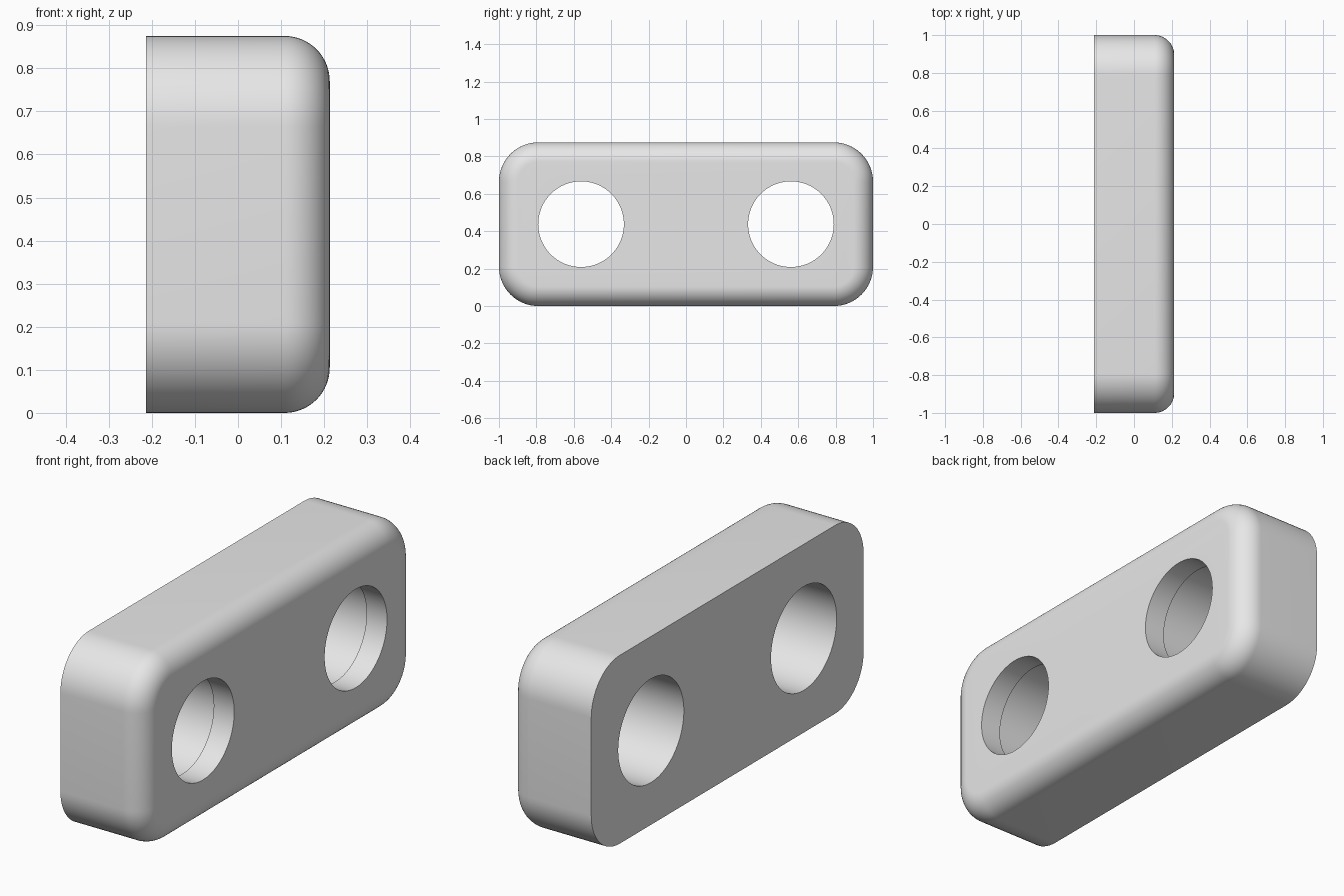
import bpy
import bmesh
from math import sin, cos, pi

if "Cube" in bpy.data.objects:
    bpy.data.objects.remove(bpy.data.objects["Cube"])

HALF_X, HALF_Y, HEIGHT = 0.213, 1.0, 0.875
MID_Z = HEIGHT / 2
CORNER, FILLET = 0.21, 0.105
HOLE_Y = 0.561
HOLE_R, BORE_R = 0.229, 0.241
LIP_X = HALF_X - 0.105
STEPS = 16

grey = bpy.data.materials.new("light grey")
grey.use_nodes = True
colour = (0.8, 0.8, 0.8, 1)
grey.diffuse_color = colour
grey.node_tree.nodes["Principled BSDF"].inputs["Base Color"].default_value = colour


def rounded_outline(inset):
    """Rounded rectangle in the YZ plane, shrunk by the inset."""
    radius = CORNER - inset
    points = []
    for k, (sy, sz) in enumerate([(1, 1), (-1, 1), (-1, -1), (1, -1)]):
        cy, cz = sy * (HALF_Y - CORNER), MID_Z + sz * (MID_Z - CORNER)
        for i in range(STEPS + 1):
            a = (k + i / STEPS) * pi / 2
            points.append((cy + radius * cos(a), cz + radius * sin(a)))
    return points


def circle(y, radius, sides=96):
    return [(y + radius * cos(2 * pi * i / sides), MID_Z + radius * sin(2 * pi * i / sides))
            for i in range(sides)]


def loft(name, sections):
    """Skin a closed solid through (x, outline) sections."""
    bm = bmesh.new()
    rings = [[bm.verts.new((x, y, z)) for y, z in outline] for x, outline in sections]
    for a, b in zip(rings, rings[1:]):
        for i in range(len(a)):
            j = (i + 1) % len(a)
            bm.faces.new((a[i], a[j], b[j], b[i]))
    bm.faces.new(rings[0])
    bm.faces.new(rings[-1])
    bmesh.ops.recalc_face_normals(bm, faces=bm.faces)
    mesh = bpy.data.meshes.new(name)
    bm.to_mesh(mesh)
    bm.free()
    obj = bpy.data.objects.new(name, mesh)
    bpy.context.collection.objects.link(obj)
    return obj


# Block: flat back, filleted front rim
sections = [(-HALF_X, rounded_outline(0))]
for i in range(STEPS + 1):
    a = i / STEPS * pi / 2
    sections.append((HALF_X - FILLET + FILLET * sin(a), rounded_outline(FILLET * (1 - cos(a)))))
block = loft("link_block", sections)
block.data.materials.append(grey)

# Two stepped through holes: wider bore behind a narrower front lip
cutters = []
for side, label in ((-1, "front"), (1, "rear")):
    wide, narrow = circle(side * HOLE_Y, BORE_R), circle(side * HOLE_Y, HOLE_R)
    cutter = loft(label + "_hole_cutter",
                  [(-0.4, wide), (LIP_X, wide), (LIP_X, narrow), (0.4, narrow)])
    cutter.hide_render = True
    cutters.append(cutter)
    cut = block.modifiers.new(label + "_hole", 'BOOLEAN')
    cut.operation = 'DIFFERENCE'
    cut.solver = 'EXACT'
    cut.object = cutter

# Apply the cuts, then smooth while keeping the rims sharp
bpy.ops.object.select_all(action='DESELECT')
block.select_set(True)
bpy.context.view_layer.objects.active = block
for cut in list(block.modifiers):
    bpy.ops.object.modifier_apply(modifier=cut.name)
for cutter in cutters:
    bpy.data.objects.remove(cutter)
bpy.ops.object.shade_smooth_by_angle(angle=pi / 6)
